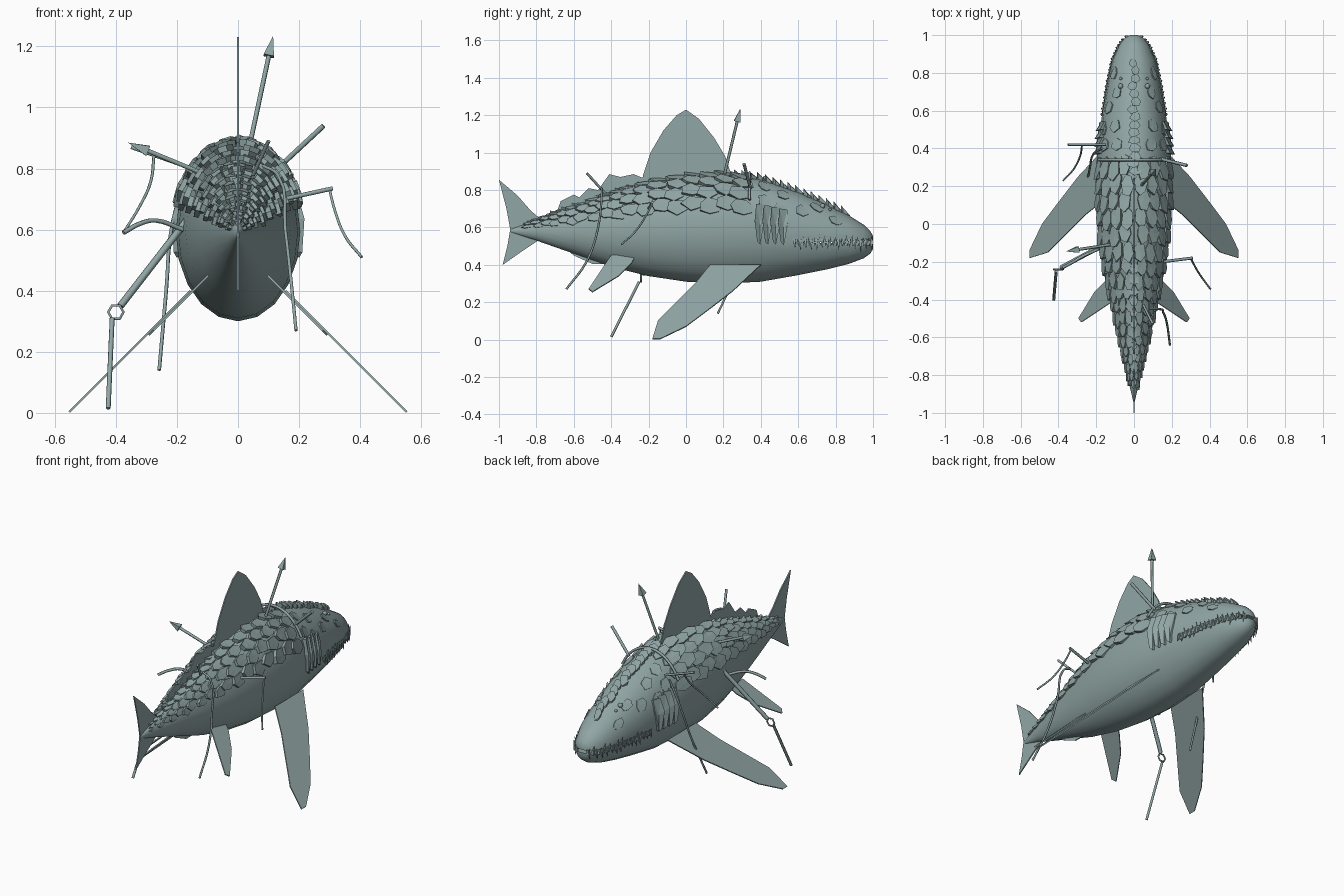
import bpy, bmesh, math, random
from mathutils import Vector

random.seed(4)
cube = bpy.data.objects.get("Cube")
if cube:
    bpy.data.objects.remove(cube)

skin = bpy.data.materials.new("grey_teal")
skin.use_nodes = True
COLOUR = (0.28, 0.38, 0.375, 1)
skin.diffuse_color = COLOUR
skin.node_tree.nodes["Principled BSDF"].inputs["Base Color"].default_value = COLOUR

# Body stations: y, half width, top z, bottom z
STATIONS = [
    (-0.94, 0.004, 0.59, 0.575), (-0.8, 0.037, 0.64, 0.53), (-0.6, 0.085, 0.71, 0.46),
    (-0.4, 0.13, 0.78, 0.39), (-0.2, 0.172, 0.84, 0.34), (0, 0.196, 0.875, 0.31),
    (0.2, 0.204, 0.885, 0.3), (0.4, 0.194, 0.86, 0.31), (0.6, 0.166, 0.79, 0.345),
    (0.75, 0.14, 0.725, 0.375), (0.87, 0.114, 0.665, 0.405), (0.95, 0.078, 0.615, 0.435),
    (0.985, 0.05, 0.58, 0.46), (1.0, 0.02, 0.555, 0.485)]


def section(y):
    y = min(max(y, STATIONS[0][0]), STATIONS[-1][0])
    for a, b in zip(STATIONS, STATIONS[1:]):
        if y <= b[0]:
            f = (y - a[0]) / (b[0] - a[0])
            return [p + (q - p) * f for p, q in zip(a, b)][1:]


def surf(y, t, off=0.0):
    """Point on the body at angle t from the top, lifted by off."""
    w, top, bot = section(y)
    h = (top - bot) / 2
    n = Vector((math.sin(t) / max(w, 0.01), 0, math.cos(t) / max(h, 0.01))).normalized()
    return Vector((w * math.sin(t), y, (top + bot) / 2 + h * math.cos(t))) + n * off


def finish(name, bm, smooth=False):
    bmesh.ops.recalc_face_normals(bm, faces=bm.faces)
    me = bpy.data.meshes.new(name)
    bm.to_mesh(me)
    bm.free()
    me.materials.append(skin)
    ob = bpy.data.objects.new(name, me)
    bpy.context.collection.objects.link(ob)
    if smooth:
        shade(ob)
    return ob


def shade(ob):
    bpy.ops.object.select_all(action='DESELECT')
    ob.select_set(True)
    bpy.context.view_layer.objects.active = ob
    bpy.ops.object.shade_smooth_by_angle(angle=math.radians(35))


def prism(bm, low, high):
    """Closed solid between two matching loops, fanned on the outer side."""
    a = [bm.verts.new(p) for p in low]
    b = [bm.verts.new(p) for p in high]
    mid = bm.verts.new(sum(high, Vector()) / len(high))
    bm.faces.new(a)
    for i in range(len(a)):
        j = (i + 1) % len(a)
        bm.faces.new((a[i], a[j], b[j], b[i]))
        bm.faces.new((b[i], b[j], mid))


def cone(bm, base, tip, r, sides=4):
    d = (tip - base).normalized()
    u = d.orthogonal().normalized()
    v = d.cross(u)
    ring = [bm.verts.new(base + r * (u * math.cos(k) + v * math.sin(k)))
            for k in (i * math.tau / sides for i in range(sides))]
    top = bm.verts.new(tip)
    bm.faces.new(ring)
    for i in range(sides):
        bm.faces.new((ring[i], ring[(i + 1) % sides], top))


# Body loft
bm = bmesh.new()
SIDES = 20
rings = [[bm.verts.new(surf(s[0], i * math.tau / SIDES)) for i in range(SIDES)] for s in STATIONS]
for a, b in zip(rings, rings[1:]):
    for i in range(SIDES):
        j = (i + 1) % SIDES
        bm.faces.new((a[i], a[j], b[j], b[i]))
bm.faces.new(rings[0])
bm.faces.new(rings[-1])
body = finish("body", bm)

# Mouth slit
bm = bmesh.new()
slit = [(0.56, 0.52), (1.1, 0.533), (1.1, 0.511)]
prism(bm, [Vector((-0.4, y, z)) for y, z in slit], [Vector((0.4, y, z)) for y, z in slit])
cutter = finish("mouth_cutter", bm)
cutter.hide_render = True
mod = body.modifiers.new("mouth", 'BOOLEAN')
mod.operation, mod.object, mod.solver = 'DIFFERENCE', cutter, 'EXACT'
bpy.context.view_layer.objects.active = body
bpy.ops.object.modifier_apply(modifier=mod.name)
bpy.data.objects.remove(cutter)
shade(body)

# Teeth along both jaws
bm = bmesh.new()
for side in (-1, 1):
    for i in range(15):
        y = 0.58 + 0.41 * i / 14
        for z, dz in ((0.535, -1), (0.505, 1)):
            yy = y + (0.013 if dz > 0 else 0)
            yy = min(yy, 0.99)
            w, top, bot = section(yy)
            h = (top - bot) / 2
            t = math.acos(max(-1, min(1, (z - (top + bot) / 2) / h)))
            size = random.uniform(0.035, 0.065)
            base = surf(yy, t * side, -0.002)
            cone(bm, base, base + Vector((side * 0.014, 0.003, dz * size)), 0.012)
finish("teeth", bm)


# Shingled armour plates
def plate(bm, y, t, length, arc, lift):
    n = random.choice((5, 6, 6, 7))
    start = random.uniform(0, 1)
    low, high = [], []
    for i in range(n):
        k = start + i * math.tau / n
        r = random.uniform(0.88, 1.12)
        py, pt = y + math.cos(k) * length * r, t + math.sin(k) * arc * r
        raised = lift * (0.55 - 0.45 * math.cos(k))
        low.append(surf(py, pt, -0.012))
        high.append(surf(py, pt, raised))
    prism(bm, low, high)


bm = bmesh.new()
y, row = -0.84, 0
while y < 0.36:
    w = section(y)[0]
    length = 0.02 + 0.18 * w
    count = 3 if w < 0.1 else 4
    for side in (-1, 1):
        for i in range(count):
            t = 0.16 + (i + 0.25 * (row % 2)) * 0.98 / (count - 0.75)
            plate(bm, y + random.uniform(-0.012, 0.012), side * t, length * 1.12,
                  0.62 / count, 0.012 + 0.07 * w)
    y += length * 1.6
    row += 1
# Sparse head plates
for side in (-1, 1):
    for y, t in ((0.42, 0.5), (0.42, 0.95), (0.52, 0.6), (0.5, 1.1), (0.62, 0.95), (0.7, 0.65), (0.8, 0.95)):
        plate(bm, y, side * t, 0.035, 0.17, 0.009)
finish("armour_plates", bm)

# Spine ridge blocks
bm = bmesh.new()
for i in range(15):
    plate(bm, 0.28 + i * 0.041, random.uniform(-0.05, 0.05), 0.024, 0.15, 0.034)
for i in range(9):
    plate(bm, -0.7 + i * 0.058, 0, 0.03, 0.16, 0.025)
finish("spine_ridge", bm)

# Gill flaps
bm = bmesh.new()
for side in (-1, 1):
    for i in range(4):
        y0 = 0.375 + i * 0.042
        shape = [(0, 1.08), (0.04, 1.04), (0.045, 1.3), (0.034, 1.6), (0.022, 1.84),
                 (0.006, 1.78), (-0.008, 1.4)]
        low = [surf(y0 + dy, side * t, -0.012) for dy, t in shape]
        high = [surf(y0 + dy, side * t, 0.022 - 0.35 * dy) for dy, t in shape]
        prism(bm, low, high)
finish("gill_flaps", bm)

# Eyes
bm = bmesh.new()
for side in (-1, 1):
    for y, t, r in ((0.73, 0.5, 0.014), (0.77, 0.52, 0.008)):
        ball = bmesh.ops.create_icosphere(bm, subdivisions=2, radius=r)
        bmesh.ops.translate(bm, verts=ball["verts"], vec=surf(y, side * t, 0.004))
finish("eyes", bm, True)


# Thin fins from a side outline
def fin(name, outline, place):
    bm = bmesh.new()
    bm.faces.new([bm.verts.new(place(y, z)) for y, z in outline])
    ob = finish(name, bm)
    mod = ob.modifiers.new("thickness", 'SOLIDIFY')
    mod.thickness, mod.offset = 0.007, 0


def upright(y, z):
    return (0, y, z)


fin("dorsal_fin", [(-0.24, 0.8), (-0.23, 0.88), (-0.19, 1.0), (-0.12, 1.12), (-0.05, 1.2), (0, 1.23),
                   (0.07, 1.18), (0.15, 1.08), (0.21, 0.98), (0.25, 0.86)], upright)
fin("tail_fin", [(-1, 0.855), (-0.9, 0.77), (-0.83, 0.69), (-0.76, 0.63), (-0.76, 0.55), (-0.88, 0.47),
                 (-0.98, 0.4), (-0.955, 0.5), (-0.94, 0.59), (-0.96, 0.7)], upright)
fin("rear_dorsal_fin", [(-0.7, 0.66), (-0.67, 0.74), (-0.6, 0.775), (-0.57, 0.76), (-0.52, 0.81), (-0.47, 0.8),
                        (-0.41, 0.885), (-0.35, 0.87), (-0.28, 0.885), (-0.22, 0.86), (-0.24, 0.8)], upright)
fin("anal_fin", [(-0.66, 0.5), (-0.6, 0.45), (-0.5, 0.405), (-0.42, 0.405), (-0.4, 0.43)], upright)
PECTORAL = [(0.4, 0.4), (0.25, 0.26), (0.12, 0.16), (0, 0.07), (-0.14, 0.003), (-0.18, 0.003),
            (-0.15, 0.1), (-0.05, 0.2), (0.05, 0.3), (0.13, 0.4)]
PELVIC = [(-0.27, 0.45), (-0.29, 0.41), (-0.36, 0.34), (-0.5, 0.255), (-0.52, 0.27), (-0.46, 0.36), (-0.4, 0.45)]
for side, label in ((1, "left"), (-1, "right")):
    fin(label + "_pectoral_fin", PECTORAL, lambda y, z: (side * (0.555 - z), y, z))
    fin(label + "_pelvic_fin", PELVIC, lambda y, z: (side * (0.548 - z), y, z))


# Harpoon shafts and ropes
def tube(name, points, r, smooth_path=False, closed=False):
    cu = bpy.data.curves.new(name, 'CURVE')
    cu.dimensions = '3D'
    cu.bevel_depth, cu.bevel_resolution, cu.use_fill_caps = r, 1, True
    if smooth_path:
        sp = cu.splines.new('BEZIER')
        sp.resolution_u = 4
        sp.bezier_points.add(len(points) - 1)
        for b, p in zip(sp.bezier_points, points):
            b.co = p
            b.handle_left_type = b.handle_right_type = 'AUTO'
    else:
        sp = cu.splines.new('POLY')
        sp.points.add(len(points) - 1)
        for b, p in zip(sp.points, points):
            b.co = (*p, 1)
    sp.use_cyclic_u = closed
    cu.materials.append(skin)
    ob = bpy.data.objects.new(name, cu)
    bpy.context.collection.objects.link(ob)


def arrow(name, base, tip):
    base, tip = Vector(base), Vector(tip)
    neck = tip - (tip - base).normalized() * 0.07
    tube(name + "_shaft", [base, neck], 0.008)
    bm = bmesh.new()
    cone(bm, neck, tip, 0.024)
    finish(name + "_head", bm)


arrow("top_harpoon", (0.035, 0.2, 0.86), (0.115, 0.29, 1.235))
arrow("right_harpoon", (-0.13, -0.11, 0.79), (-0.36, -0.145, 0.885))
tube("right_front_shaft", [(-0.15, 0.42, 0.8), (-0.35, 0.42, 0.87)], 0.007)
tube("right_front_rope", [(-0.275, 0.42, 0.845), (-0.285, 0.36, 0.76), (-0.32, 0.29, 0.68), (-0.375, 0.23, 0.59)],
     0.005, True)
tube("chain_shaft", [(-0.16, -0.11, 0.64), (-0.385, -0.23, 0.35)], 0.012)
tube("chain_hook", [(-0.18, -0.13, 0.6), (-0.27, -0.17, 0.63), (-0.32, -0.2, 0.62), (-0.375, -0.23, 0.59)], 0.008, True)
tube("chain_ring", [(-0.4 + 0.025 * math.cos(i * math.tau / 6), -0.24, 0.33 + 0.025 * math.sin(i * math.tau / 6))
                    for i in range(6)], 0.005, closed=True)
tube("chain_rod", [(-0.412, -0.25, 0.31), (-0.425, -0.4, 0.015)], 0.008)
tube("right_hanging_rope", [(-0.17, 0.4, 0.77), (-0.215, 0.37, 0.62), (-0.235, 0.29, 0.4), (-0.258, 0.17, 0.14)],
     0.006, True)
tube("left_front_shaft", [(0.14, 0.345, 0.81), (0.28, 0.31, 0.94)], 0.009)
tube("left_middle_shaft", [(0.15, -0.2, 0.7), (0.31, -0.18, 0.735)], 0.008)
tube("left_middle_rope", [(0.3, -0.18, 0.73), (0.315, -0.21, 0.67), (0.35, -0.27, 0.58), (0.405, -0.345, 0.51)], 0.005, True)
tube("left_rear_shaft", [(0.05, -0.43, 0.78), (0.1, -0.53, 0.89)], 0.007)
tube("left_rear_rope", [(0.08, -0.45, 0.81), (0.13, -0.45, 0.78), (0.155, -0.47, 0.6), (0.175, -0.53, 0.42),
                        (0.19, -0.64, 0.27)], 0.006, True)
tube("back_rope", [surf(0.34, i * 0.2, 0.024) for i in range(-5, 6)], 0.008, True)
